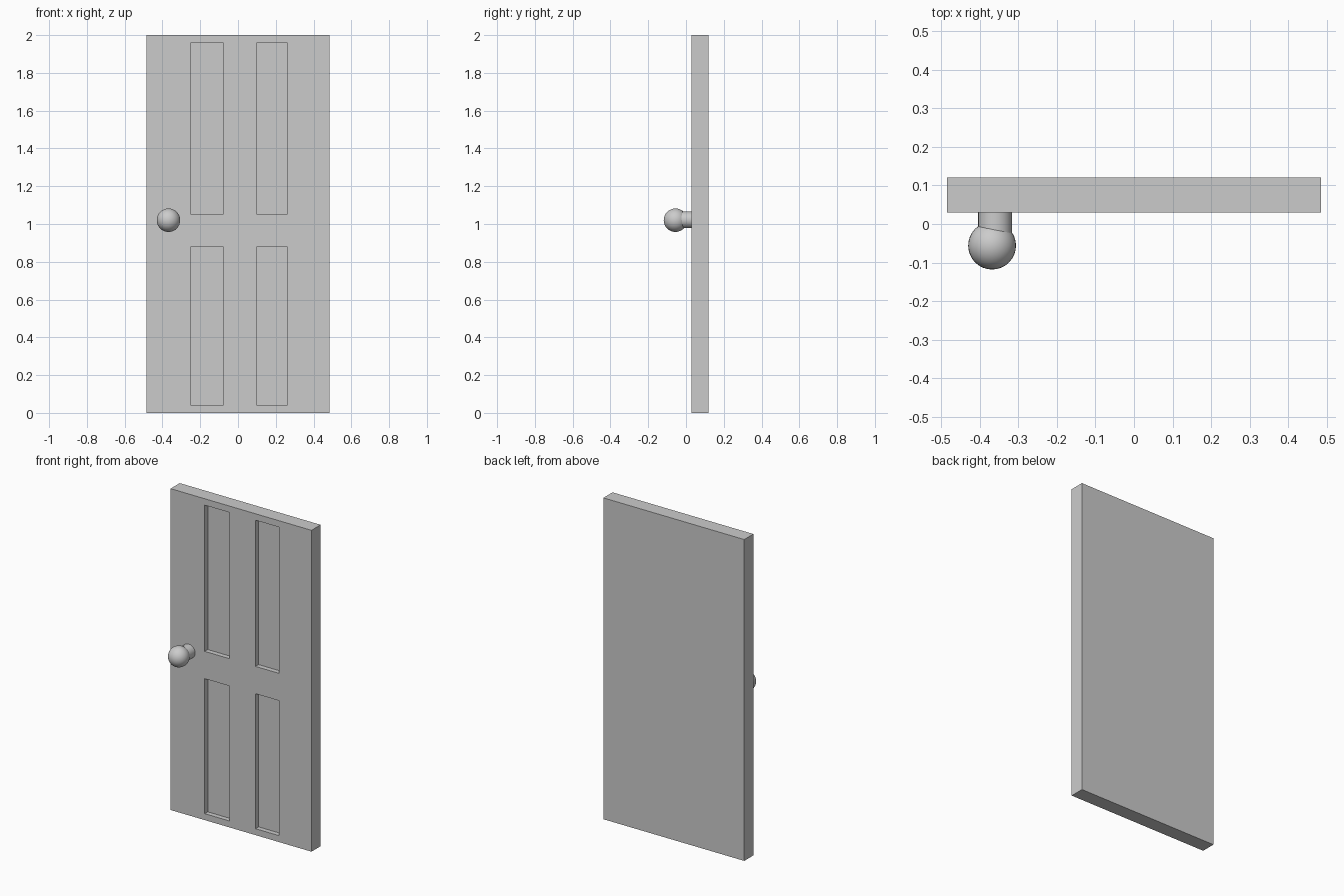
import bpy
import bmesh
from math import radians
from mathutils import Matrix, Vector

if "Cube" in bpy.data.objects:
    bpy.data.objects.remove(bpy.data.objects["Cube"])


def boxes(name, bounds):
    """One object made of axis-aligned boxes given as (min corner, max corner)."""
    bm = bmesh.new()
    for lo, hi in bounds:
        lo, hi = Vector(lo), Vector(hi)
        size = Matrix.Diagonal((*(hi - lo), 1))
        bmesh.ops.create_cube(bm, size=1, matrix=Matrix.Translation((lo + hi) / 2) @ size)
    mesh = bpy.data.meshes.new(name)
    bm.to_mesh(mesh)
    bm.free()
    obj = bpy.data.objects.new(name, mesh)
    bpy.context.collection.objects.link(obj)
    return obj


FRONT, BACK, RECESS = 0.03, 0.12, 0.03

# Door slab
door = boxes("door_slab", [((-0.485, FRONT, 0), (0.485, BACK, 2))])

# Four recessed panels on the front
columns = [(-0.25, -0.08), (0.10, 0.26)]
rows = [(0.04, 0.88), (1.05, 1.96)]
cutter = boxes("panel_cutter", [((x0, FRONT - 0.05, z0), (x1, FRONT + RECESS, z1))
                                for x0, x1 in columns for z0, z1 in rows])
cutter.hide_render = True
cutter.hide_set(True)
cut = door.modifiers.new("panels", "BOOLEAN")
cut.operation = "DIFFERENCE"
cut.solver = "EXACT"
cut.object = cutter

# Knob neck
bpy.ops.mesh.primitive_cylinder_add(vertices=32, radius=0.044, depth=0.06,
                                    location=(-0.36, FRONT - 0.03, 1.022),
                                    rotation=(radians(90), 0, 0))
bpy.context.object.name = "knob_neck"
bpy.ops.object.shade_smooth_by_angle(angle=radians(35))

# Round knob
bpy.ops.mesh.primitive_uv_sphere_add(segments=32, ring_count=16, radius=0.062,
                                     location=(-0.368, -0.056, 1.02))
bpy.context.object.name = "knob"
bpy.ops.object.shade_smooth_by_angle(angle=radians(35))
